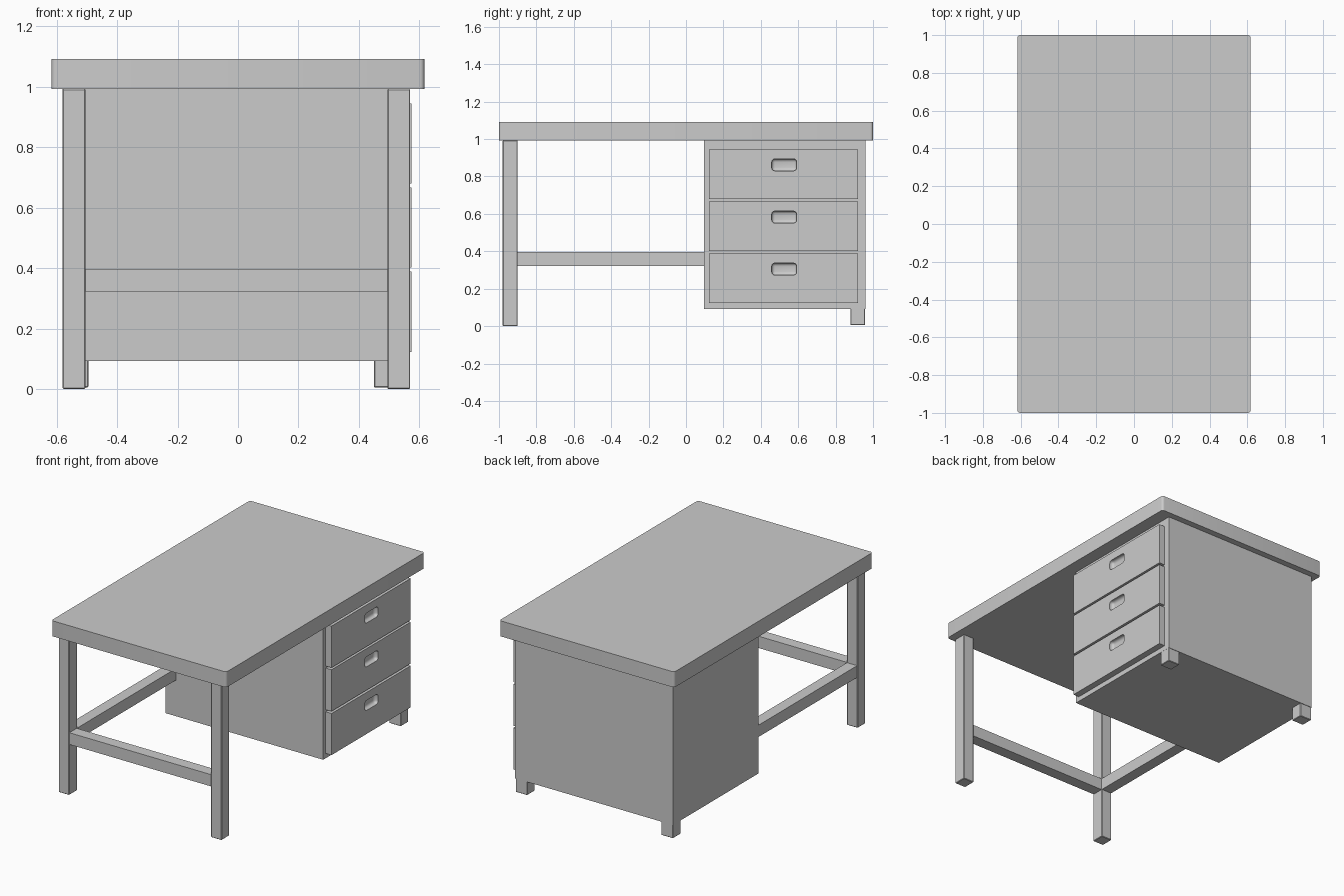
import bpy, bmesh
from mathutils import Vector

if "Cube" in bpy.data.objects:
    bpy.data.objects.remove(bpy.data.objects["Cube"])


def box(name, lo, hi, bevel=0.0, segments=2, vertical_only=False):
    """Box between two corners, optionally with rounded edges."""
    lo, hi = Vector(lo), Vector(hi)
    bm = bmesh.new()
    bmesh.ops.create_cube(bm, size=1)
    for v in bm.verts:
        v.co = Vector((v.co[i] * (hi[i] - lo[i]) for i in range(3))) + (lo + hi) / 2
    if bevel:
        edges = [e for e in bm.edges if not vertical_only
                 or abs(e.verts[0].co.z - e.verts[1].co.z) > 1e-4]
        bmesh.ops.bevel(bm, geom=edges, offset=bevel, segments=segments,
                        profile=0.5, affect='EDGES')
    mesh = bpy.data.meshes.new(name)
    bm.to_mesh(mesh)
    bm.free()
    obj = bpy.data.objects.new(name, mesh)
    bpy.context.collection.objects.link(obj)
    return obj


def activate(obj):
    bpy.ops.object.select_all(action='DESELECT')
    obj.select_set(True)
    bpy.context.view_layer.objects.active = obj


# Desk top with softly rounded vertical corners
top = box("desk_top", (-0.617, -1, 0.993), (0.617, 1, 1.092), 0.015, 4, True)
activate(top)
bpy.ops.object.shade_smooth_by_angle()

# Tall front legs
for side, x0, x1 in (("left", -0.58, -0.505), ("right", 0.495, 0.57)):
    box(f"front_leg_{side}", (x0, -0.98, 0), (x1, -0.90, 0.993), 0.003, 1)

# Short feet under the cabinet
for side, x0, x1 in (("left", -0.578, -0.495), ("right", 0.45, 0.532)):
    box(f"cabinet_foot_{side}", (x0, 0.88, 0.005), (x1, 0.957, 0.10), 0.003, 1)

# Stretcher rails
box("front_rail", (-0.51, -0.977, 0.322), (0.50, -0.903, 0.397))
box("side_rail", (-0.577, -0.905, 0.322), (-0.505, 0.11, 0.397))

# Cabinet body
box("cabinet", (-0.58, 0.097, 0.092), (0.533, 0.96, 0.993))

# Drawer fronts with recessed finger pulls
for name, z0, pull_z in (("bottom", 0.123, 0.305),
                         ("middle", 0.402, 0.583),
                         ("top", 0.680, 0.862)):
    front = box(f"drawer_front_{name}", (0.532, 0.122, z0), (0.574, 0.92, z0 + 0.265))
    cutter = box("pull_cutter", (0.548, 0.458, pull_z - 0.032),
                 (0.65, 0.592, pull_z + 0.032), 0.018, 4)
    cutter.hide_render = True
    activate(front)
    mod = front.modifiers.new("pull", 'BOOLEAN')
    mod.operation = 'DIFFERENCE'
    mod.solver = 'EXACT'
    mod.object = cutter
    bpy.ops.object.modifier_apply(modifier=mod.name)
    bpy.data.objects.remove(cutter)
    bpy.ops.object.shade_smooth_by_angle()
